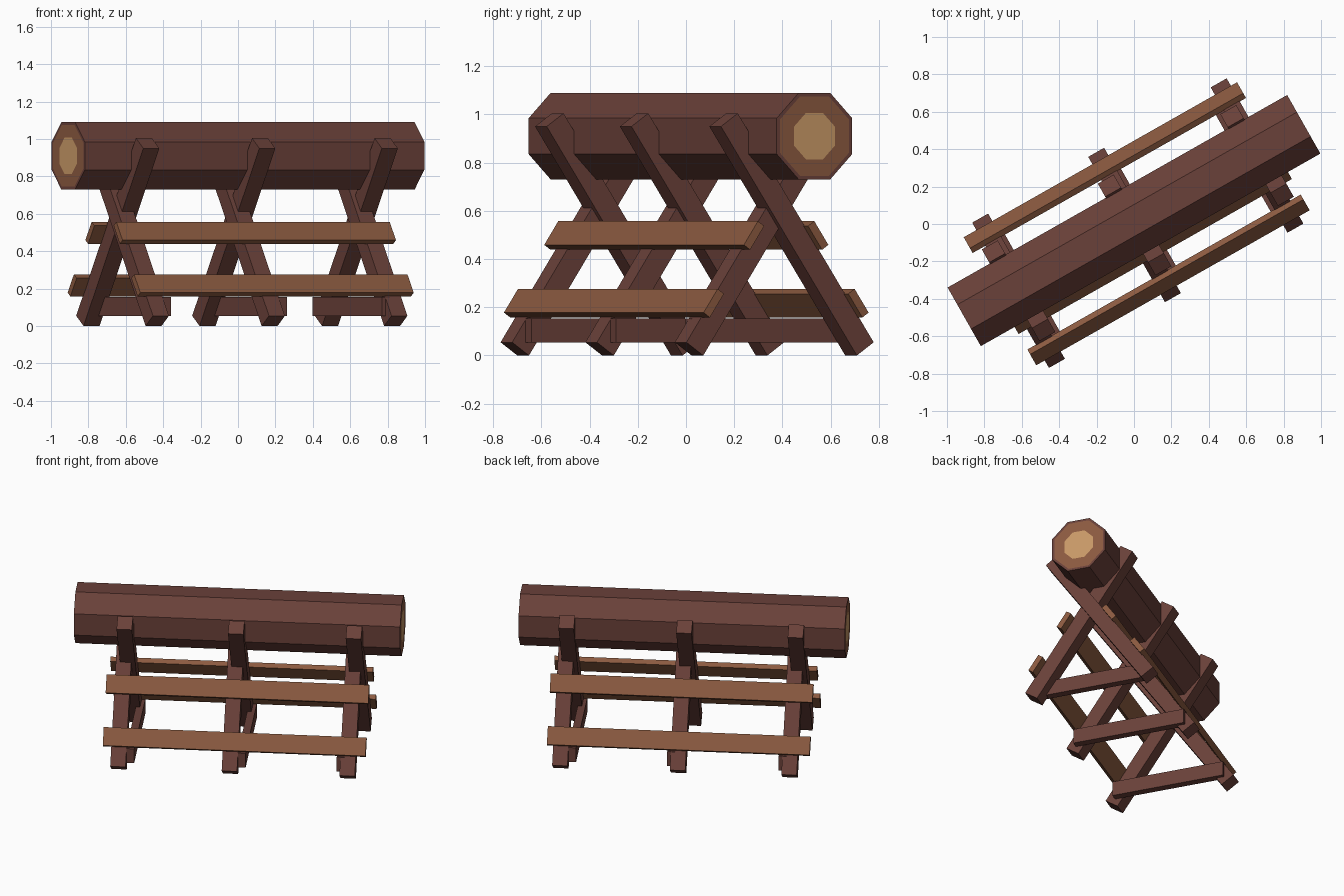
import bpy, bmesh, math
from mathutils import Matrix, Vector

if "Cube" in bpy.data.objects:
    bpy.data.objects.remove(bpy.data.objects["Cube"])

TURN = Matrix.Rotation(math.radians(29.55), 4, 'Z')   # whole rack is turned on the ground
LEAN = math.radians(34.3)                             # lean of the crossed legs
SHIFT = -0.006                                        # frame centre across the log


def material(name, rgb):
    m = bpy.data.materials.new(name)
    m.diffuse_color = (*rgb, 1)
    m.use_nodes = True
    m.node_tree.nodes["Principled BSDF"].inputs["Base Color"].default_value = m.diffuse_color
    return m


BARK = material("dark_bark", (0.144, 0.052, 0.041))
PLANK = material("plank_brown", (0.258, 0.102, 0.051))
HEART = material("pale_heartwood", (0.58, 0.32, 0.135))


def finish(bm, name, mats):
    bm.transform(TURN)
    bmesh.ops.recalc_face_normals(bm, faces=bm.faces)
    me = bpy.data.meshes.new(name)
    bm.to_mesh(me)
    bm.free()
    for m in mats:
        me.materials.append(m)
    ob = bpy.data.objects.new(name, me)
    bpy.context.collection.objects.link(ob)


def box(name, centre, size, lean, mat):
    bm = bmesh.new()
    bmesh.ops.create_cube(bm, size=1, matrix=Matrix.Translation(centre)
                          @ Matrix.Rotation(lean, 4, 'X') @ Matrix.Diagonal((*size, 1)))
    finish(bm, name, [mat])


# Log: octagonal prism along x with ringed cut ends
bm = bmesh.new()
bmesh.ops.create_cone(bm, cap_ends=True, segments=8, depth=2.087,
                      radius1=0.18 / math.cos(math.pi / 8), radius2=0.18 / math.cos(math.pi / 8),
                      matrix=Matrix.Translation((0.009, 0.016, 0.91))
                      @ Matrix.Rotation(math.pi / 2, 4, 'Y') @ Matrix.Rotation(math.pi / 8, 4, 'Z'))
# keep a flat side on top whatever the starting vertex
mid = Vector((0.009, 0.016, 0.91))
if max(v.co.z for v in bm.verts) > 1.092:
    bmesh.ops.rotate(bm, cent=mid, matrix=Matrix.Rotation(math.pi / 8, 3, 'X'), verts=bm.verts)
bm.normal_update()
for cap in [f for f in bm.faces if len(f.verts) == 8]:
    bmesh.ops.inset_region(bm, faces=[cap], thickness=0.016)
    cap.material_index = 1
    bmesh.ops.inset_region(bm, faces=[cap], thickness=0.074)
    cap.material_index = 2
    for e in cap.edges:
        for f in e.link_faces:
            if f != cap:
                f.material_index = 1
    # the bark ring touches the outer edge of the log
for f in bm.faces:
    if abs(f.normal.x) > 0.9 and any((Vector((0, v.co.y - mid.y, v.co.z - mid.z))).length > 0.19
                                     for v in f.verts):
        f.material_index = 0
finish(bm, "log", [BARK, PLANK, HEART])

# Three crossed frames: two leaning legs and a low tie bar each
LEG, T = 1.15, 0.097
z_mid = (LEG * math.cos(LEAN) + T * math.sin(LEAN)) / 2
foot_v = 0.399
leg_v = foot_v - LEG / 2 * math.sin(LEAN)
for i, (u, bar_side) in enumerate([(-0.713, 1), (0.0, 1), (0.753, -1)], 1):
    for side, label in ((-1, "front"), (1, "back")):
        box(f"{label}_leg_{i}", (u + 0.013 * side, SHIFT + side * leg_v, z_mid),
            (0.098, T, LEG), side * LEAN, BARK)
    box(f"tie_bar_{i}", (u + 0.06 * bar_side, SHIFT, 0.104), (0.05, 0.75, 0.1), 0, BARK)

# Side planks lying against the outer faces of the legs
for side, label in ((-1, "front"), (1, "back")):
    for level, v, z in (("lower", 0.345, 0.217), ("upper", 0.153, 0.498)):
        box(f"{label}_{level}_plank", (0.013, SHIFT + side * v, z),
            (1.68, 0.036, 0.119), side * LEAN, PLANK)
